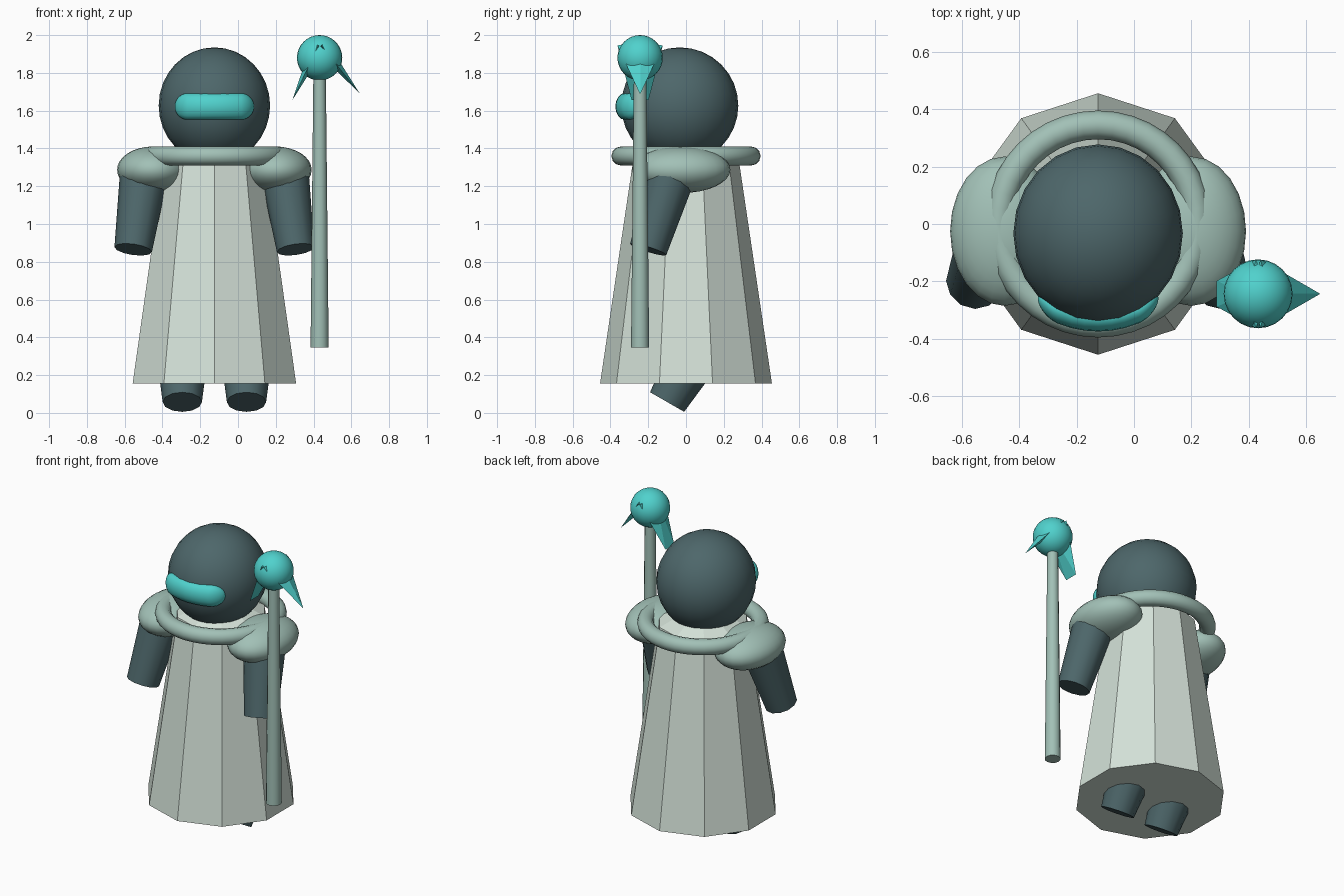
import bpy, bmesh, math
from mathutils import Vector, Matrix

if "Cube" in bpy.data.objects:
    bpy.data.objects.remove(bpy.data.objects["Cube"])

CX = -0.125  # body centre line


def material(name, color):
    m = bpy.data.materials.new(name)
    m.diffuse_color = (*color, 1)
    m.use_nodes = True
    m.node_tree.nodes["Principled BSDF"].inputs["Base Color"].default_value = m.diffuse_color
    return m


DARK = material("dark_teal", (0.075, 0.135, 0.145))
SAGE = material("sage", (0.36, 0.53, 0.47))
CLOTH = material("pale_cloth", (0.66, 0.76, 0.69))
GLOW = material("cyan", (0.08, 0.64, 0.61))


def finish(bm, name, mat, smooth=True):
    bmesh.ops.recalc_face_normals(bm, faces=bm.faces)
    me = bpy.data.meshes.new(name)
    bm.to_mesh(me)
    bm.free()
    ob = bpy.data.objects.new(name, me)
    bpy.context.collection.objects.link(ob)
    me.materials.append(mat)
    if smooth:
        bpy.ops.object.select_all(action='DESELECT')
        ob.select_set(True)
        bpy.context.view_layer.objects.active = ob
        bpy.ops.object.shade_smooth_by_angle(angle=math.radians(40))
    return ob


def ellipsoid(name, center, size, mat, seg=24, rings=16):
    bm = bmesh.new()
    bmesh.ops.create_uvsphere(bm, u_segments=seg, v_segments=rings, radius=1)
    bmesh.ops.transform(bm, matrix=Matrix.Translation(center) @ Matrix.Diagonal((*size, 1)), verts=bm.verts)
    return finish(bm, name, mat)


def taper(name, a, b, ra, rb, mat, sides=12):
    # capped tapered cylinder from point a to point b
    a, b = Vector(a), Vector(b)
    bm = bmesh.new()
    bmesh.ops.create_cone(bm, cap_ends=True, segments=sides, radius1=ra, radius2=rb, depth=(b - a).length)
    rot = Vector((0, 0, 1)).rotation_difference(b - a).to_matrix().to_4x4()
    bmesh.ops.transform(bm, matrix=Matrix.Translation((a + b) / 2) @ rot, verts=bm.verts)
    return finish(bm, name, mat)


def lathe(profile, sides, phase=0.0):
    # rings of (radius, height) around z, closed at both ends
    bm = bmesh.new()
    rings = [[bm.verts.new((r * math.cos(phase + i * math.tau / sides),
                            r * math.sin(phase + i * math.tau / sides), z))
              for i in range(sides)] for r, z in profile]
    for lo, hi in zip(rings, rings[1:]):
        for i in range(sides):
            j = (i + 1) % sides
            bm.faces.new((lo[i], lo[j], hi[j], hi[i]))
    bm.faces.new(rings[0])
    bm.faces.new(rings[-1])
    return bm


def torus(name, center, major, minor, mat, seg=40, sides=12):
    bm = bmesh.new()
    g = [[bm.verts.new((center[0] + (major + minor * math.cos(v * math.tau / sides)) * math.cos(u * math.tau / seg),
                        center[1] + (major + minor * math.cos(v * math.tau / sides)) * math.sin(u * math.tau / seg),
                        center[2] + minor * math.sin(v * math.tau / sides)))
          for v in range(sides)] for u in range(seg)]
    for u in range(seg):
        for v in range(sides):
            w, x = (u + 1) % seg, (v + 1) % sides
            bm.faces.new((g[u][v], g[w][v], g[w][x], g[u][x]))
    return finish(bm, name, mat)


# ten-sided robe with a sloped neckline
bm = lathe([(0.455, 0.155), (0.275, 1.37), (0.19, 1.41)], 10, math.pi / 2)
bmesh.ops.translate(bm, vec=(CX, 0, 0), verts=bm.verts)
finish(bm, "robe", CLOTH, smooth=False)

# collar ring and head
torus("collar", (CX, 0, 1.36), 0.345, 0.05, SAGE)
ellipsoid("head", (CX, -0.033, 1.627), (0.295, 0.31, 0.308), DARK)

# visor: a capsule wrapped around the front of the head
arc = [math.radians(a) for a in range(4, 91, 12)]
half = [(0.07 * math.sin(a), 0.14 + 0.07 * math.cos(a)) for a in arc]
mid = [(0.07, z / 100) for z in (9.3, 4.7, 0, -4.7, -9.3)]
bm = lathe(half + mid + [(r, -z) for r, z in reversed(half)], 16)
for v in bm.verts:
    px, py, pz = v.co
    bend = 0.37 - math.sqrt(0.37 ** 2 - pz ** 2)
    v.co = (CX + pz, -0.325 + py * 0.7 + bend, 1.622 + px)
finish(bm, "visor", GLOW)

# mirrored shoulders, arms and legs
for side, s in (("left", -1), ("right", 1)):
    ellipsoid(side + "_shoulder", (CX + s * 0.325, -0.025, 1.287), (0.19, 0.26, 0.123), SAGE)
    taper(side + "_arm", (CX + s * 0.43, -0.20, 0.865), (CX + s * 0.372, -0.075, 1.27), 0.1, 0.128, DARK)
    taper(side + "_leg", (CX + s * 0.17, -0.10, 0.0575), (CX + s * 0.17, 0.08, 0.37), 0.104, 0.145, DARK)

# staff with an orb
SX, SY = 0.432, -0.243
taper("staff", (SX, SY, 0.345), (SX, SY, 1.80), 0.048, 0.033, SAGE)
ellipsoid("staff_orb", (SX, SY, 1.88), (0.12, 0.12, 0.12), GLOW)


def blade(name, base, tip, tip_width):
    # flat wedge from inside the orb down to its tip, wide along y
    base, tip = Vector(base), Vector(tip)
    d = (tip - base).normalized()
    n = Vector((d.z, 0, -d.x)) * 0.038
    y = Vector((0, 1, 0))
    bm = bmesh.new()
    pts = [base + y * 0.12, base + n, base - y * 0.12, base - n]
    pts += [tip + y * tip_width, tip - y * tip_width]
    for p in pts:
        bm.verts.new(p)
    bmesh.ops.convex_hull(bm, input=bm.verts)
    finish(bm, name, GLOW, smooth=False)


blade("right_orb_spike", (0.44, SY, 1.945), (0.645, SY, 1.69), 0.002)
blade("left_orb_spike", (0.425, SY, 1.945), (0.288, SY, 1.656), 0.045)
